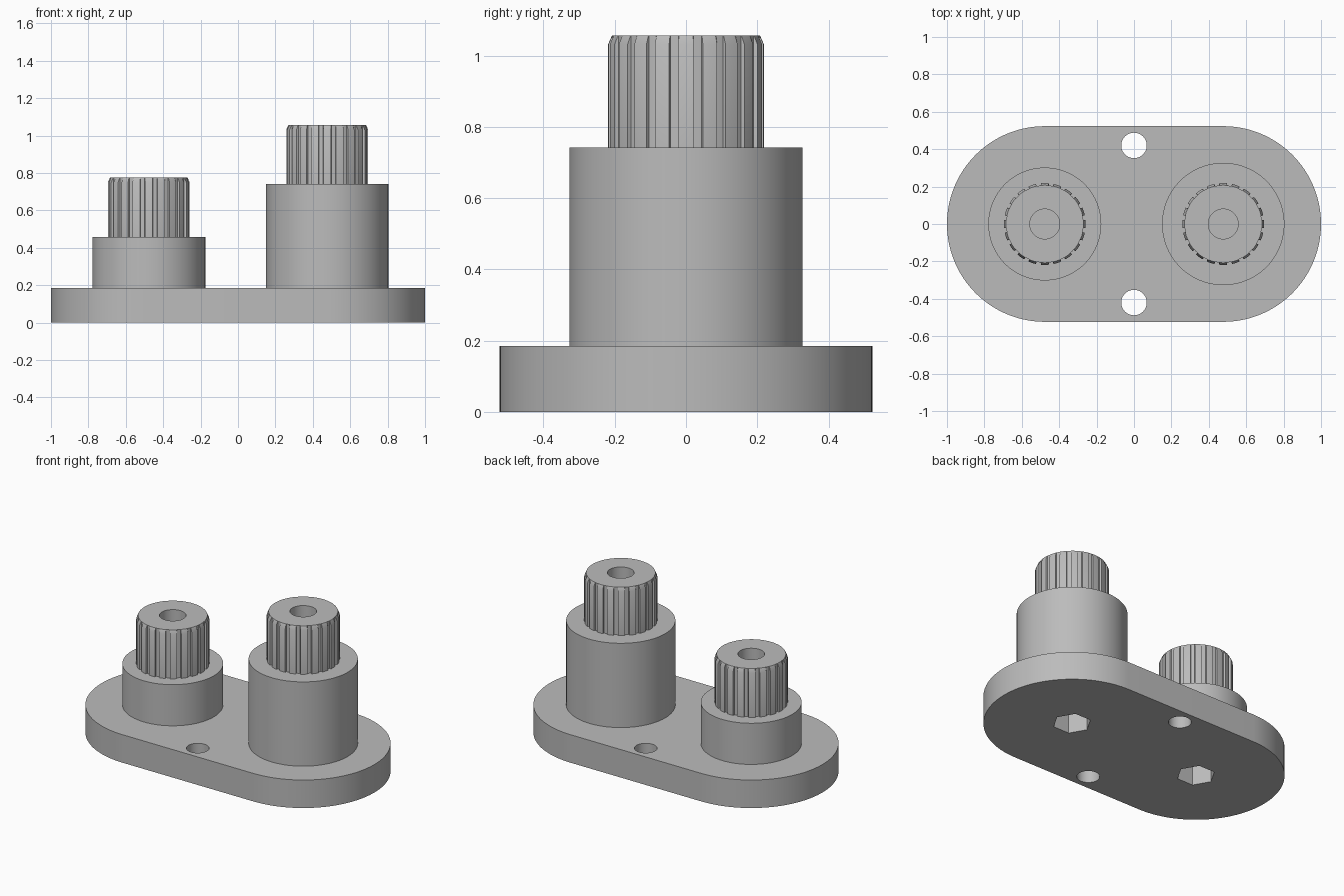
import bpy
import bmesh
from math import cos, sin, pi, radians

cube = bpy.data.objects.get("Cube")
if cube:
    bpy.data.objects.remove(cube, do_unlink=True)

grey = bpy.data.materials.new("plain_grey")
grey.use_nodes = True
colour = (0.5, 0.5, 0.5, 1)
grey.diffuse_color = colour
grey.node_tree.nodes["Principled BSDF"].inputs["Base Color"].default_value = colour

BASE_TOP = 0.185
AXIS = 0.477          # post centres at +-AXIS
BASE_R = 0.523
CORE_R, TOOTH_R = 0.207, 0.219
TEETH = 20


def loft(name, rings):
    """Closed solid from stacked rings of equal point count."""
    bm = bmesh.new()
    loops = [[bm.verts.new(p) for p in ring] for ring in rings]
    n = len(loops[0])
    for low, high in zip(loops, loops[1:]):
        for i in range(n):
            j = (i + 1) % n
            bm.faces.new((low[i], low[j], high[j], high[i]))
    bm.faces.new(loops[0][::-1])
    bm.faces.new(loops[-1])
    mesh = bpy.data.meshes.new(name)
    bm.to_mesh(mesh)
    bm.free()
    mesh.materials.append(grey)
    obj = bpy.data.objects.new(name, mesh)
    bpy.context.collection.objects.link(obj)
    return obj


def prism(name, outline, z0, z1):
    return loft(name, [[(x, y, z) for x, y in outline] for z in (z0, z1)])


def circle(cx, cy, r, n=96):
    return [(cx + r * cos(2 * pi * i / n), cy + r * sin(2 * pi * i / n)) for i in range(n)]


def cylinder(name, cx, cy, r, z0, z1, n=96):
    return prism(name, circle(cx, cy, r, n), z0, z1)


def spline_ring(cx, z, tooth_r):
    """Toothed outline: wide teeth with narrow grooves between them."""
    pts = []
    step = 360 / TEETH
    for k in range(TEETH):
        for offset, r in ((-6, CORE_R), (-5.5, tooth_r), (0, tooth_r),
                          (5.5, tooth_r), (6, CORE_R), (9, CORE_R)):
            a = radians(k * step + offset)
            pts.append((cx + r * cos(a), r * sin(a), z))
    return pts


def cut(obj, cutters):
    for cutter in cutters:
        mod = obj.modifiers.new("cut", 'BOOLEAN')
        mod.operation = 'DIFFERENCE'
        mod.solver = 'EXACT'
        mod.object = cutter
        bpy.context.view_layer.objects.active = obj
        bpy.ops.object.modifier_apply(modifier=mod.name)


# Base plate with rounded ends
outline = []
for side in (1, -1):
    for i in range(65):
        a = -pi / 2 + pi * i / 64
        outline.append((side * (AXIS + BASE_R * cos(a)), side * BASE_R * sin(a)))
base = prism("base_plate", outline, 0, BASE_TOP)

# Screw holes through the plate
cutters = [cylinder("screw_hole_cutter", 0, y, 0.068, -0.1, 0.4, 48) for y in (-0.42, 0.42)]
cut(base, cutters)
parts = [base]

# Two posts: round boss, toothed shaft, top bore and hex pocket below
for label, cx, radius, boss_top, top in (("short", -AXIS, 0.302, 0.457, 0.775),
                                         ("tall", AXIS, 0.327, 0.742, 1.057)):
    boss = cylinder(label + "_boss", cx, 0, radius, BASE_TOP, boss_top)
    shaft = loft(label + "_splined_shaft", [
        spline_ring(cx, boss_top, TOOTH_R),
        spline_ring(cx, top - 0.026, TOOTH_R),
        spline_ring(cx, top, CORE_R + 0.0005)])
    bore = cylinder("bore_cutter", cx, 0, 0.08, 0.27, top + 0.1, 48)
    pocket = cylinder("hex_cutter", cx, 0, 0.115, -0.1, 0.22, 6)
    cut(base, [pocket])
    cut(boss, [pocket, bore])
    cut(shaft, [bore])
    cutters += [bore, pocket]
    parts += [boss, shaft]

for cutter in cutters:
    bpy.data.objects.remove(cutter, do_unlink=True)

# Smooth round walls, keep crisp edges
bpy.ops.object.select_all(action='DESELECT')
for obj in parts:
    obj.select_set(True)
bpy.context.view_layer.objects.active = base
bpy.ops.object.shade_smooth_by_angle(angle=radians(25))
